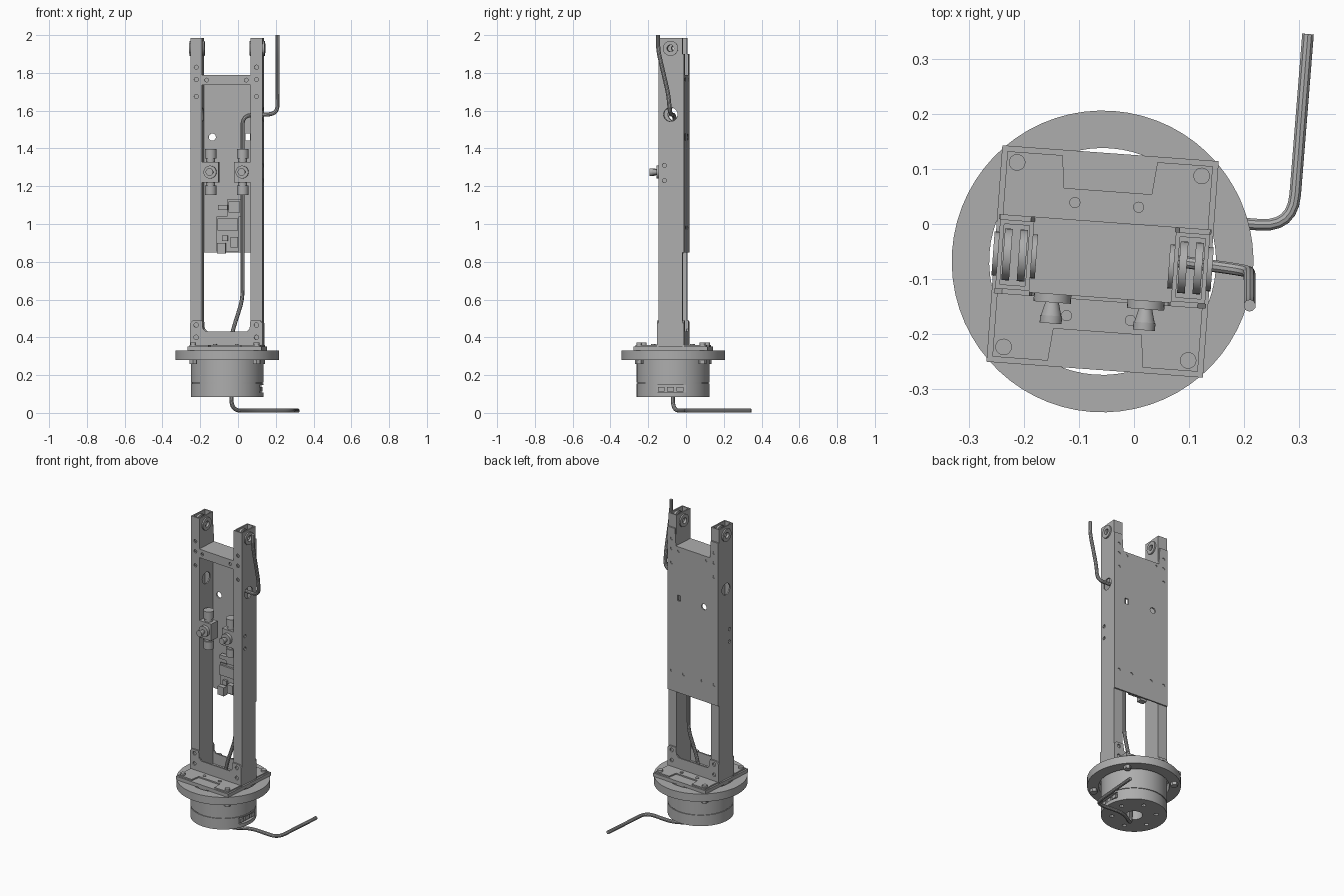
import bpy, bmesh, math
from mathutils import Matrix, Vector

if "Cube" in bpy.data.objects:
    bpy.data.objects.remove(bpy.data.objects["Cube"], do_unlink=True)

# Single grey finish
GREY = (0.42, 0.42, 0.42, 1)
mat = bpy.data.materials.new("plain_grey")
mat.use_nodes = True
mat.diffuse_color = GREY
mat.node_tree.nodes["Principled BSDF"].inputs["Base Color"].default_value = GREY

# The assembly stands slightly twisted about the base axis
PLACE = Matrix.Translation((-0.057, -0.068, 0)) @ Matrix.Rotation(math.radians(-4.2), 4, "Z")
AXIS = {"X": Matrix.Rotation(math.pi / 2, 4, "Y"),
        "Y": Matrix.Rotation(math.pi / 2, 4, "X"),
        "Z": Matrix.Identity(4)}


def finish(name, bm, smooth=False):
    bmesh.ops.recalc_face_normals(bm, faces=bm.faces)
    me = bpy.data.meshes.new(name)
    bm.to_mesh(me)
    bm.free()
    me.transform(PLACE)
    ob = bpy.data.objects.new(name, me)
    bpy.context.collection.objects.link(ob)
    me.materials.append(mat)
    if smooth:
        shade(ob)
    return ob


def activate(ob):
    bpy.ops.object.select_all(action="DESELECT")
    ob.select_set(True)
    bpy.context.view_layer.objects.active = ob


def shade(ob):
    activate(ob)
    bpy.ops.object.shade_smooth_by_angle(angle=math.radians(30))


def box(name, x, y, z):
    bm = bmesh.new()
    bmesh.ops.create_cube(bm, size=1)
    for v in bm.verts:
        v.co = [(a + b) / 2 + c * (b - a) for c, (a, b) in zip(v.co, (x, y, z))]
    return finish(name, bm)


def cyl(name, centre, r, length, axis="Z", seg=24, r2=None):
    bm = bmesh.new()
    m = Matrix.Translation(centre) @ AXIS[axis]
    bmesh.ops.create_cone(bm, cap_ends=True, segments=seg, radius1=r,
                          radius2=r if r2 is None else r2, depth=length, matrix=m)
    return finish(name, bm, True)


def prism(name, outline, low, high, upright=False):
    """Extrude an outline along z, or along y when upright."""
    bm = bmesh.new()
    place = (lambda p, h: (p[0], h, p[1])) if upright else (lambda p, h: (p[0], p[1], h))
    face = bm.faces.new([bm.verts.new(place(p, low)) for p in outline])
    ext = bmesh.ops.extrude_face_region(bm, geom=[face])
    shift = Vector(place((0, 0), high - low))
    for v in ext["geom"]:
        if isinstance(v, bmesh.types.BMVert):
            v.co += shift
    return finish(name, bm)


def cut(ob, *cutters):
    for c in cutters:
        activate(ob)
        mod = ob.modifiers.new("cut", "BOOLEAN")
        mod.operation, mod.object, mod.solver = "DIFFERENCE", c, "EXACT"
        bpy.ops.object.modifier_apply(modifier=mod.name)
        bpy.data.objects.remove(c, do_unlink=True)
    shade(ob)


def cable(name, points, r, bend=0.05):
    """Tube along a polyline in world space, with rounded corners."""
    pts = [Vector(p) for p in points]
    path = [pts[0]]
    for a, b, c in zip(pts, pts[1:], pts[2:]):
        p = b + (a - b).normalized() * min(bend, (a - b).length * 0.45)
        q = b + (c - b).normalized() * min(bend, (c - b).length * 0.45)
        for i in range(7):
            t = i / 6
            path.append(p * (1 - t) ** 2 + b * 2 * t * (1 - t) + q * t * t)
    path.append(pts[-1])
    cu = bpy.data.curves.new(name, "CURVE")
    cu.dimensions = "3D"
    cu.bevel_depth, cu.bevel_resolution, cu.use_fill_caps = r, 3, True
    sp = cu.splines.new("POLY")
    sp.points.add(len(path) - 1)
    for s, p in zip(sp.points, path):
        s.co = (*p, 1)
    ob = bpy.data.objects.new(name, cu)
    bpy.context.collection.objects.link(ob)
    cu.materials.append(mat)
    activate(ob)
    bpy.ops.object.convert(target="MESH")
    shade(bpy.context.object)


# Motor housing, with a cable bore, side socket and bottom screw holes
upper = cyl("housing_upper", (0, 0, 0.245), 0.193, 0.17, seg=64)
cut(upper, cyl("bore", (0, 0, 0.245), 0.05, 0.3))
cyl("housing_seam", (0, 0, 0.157), 0.188, 0.012, seg=64)
cut(bpy.data.objects["housing_seam"], cyl("bore", (0, 0, 0.16), 0.05, 0.1))
lower = cyl("housing_lower", (0, 0, 0.12), 0.193, 0.07, seg=64)
cut(lower, cyl("bore", (0, 0, 0.12), 0.05, 0.2),
    box("socket", (0.172, 0.3), (-0.075, 0.08), (0.108, 0.147)))
for a in range(0, 360, 60):
    t = math.radians(a + 20)
    cut(lower, cyl("hole", (0.13 * math.cos(t), 0.13 * math.sin(t), 0.085), 0.013, 0.03, seg=12))
for i, y in enumerate((-0.05, 0, 0.05)):
    box(f"socket_plug_{i}", (0.165, 0.182), (y - 0.018, y + 0.018), (0.114, 0.138))

# Mounting ring and square plate
ring = cyl("mounting_ring", (0, 0, 0.305), 0.274, 0.05, seg=64)
cut(ring, cyl("ring_hole", (0, 0, 0.305), 0.206, 0.2, seg=64))
S = 0.197
plate = box("square_plate", (-S, S), (-S, S), (0.33, 0.352))
cut(plate, cyl("bore", (0, 0, 0.34), 0.05, 0.1))

# Bracket foot with a notch front and back
half = [(0.187, 0.187), (0.086, 0.187), (0.08, 0.128), (-0.08, 0.128), (-0.086, 0.187), (-0.187, 0.187)]
foot = prism("bracket_foot", half + [(-x, -y) for x, y in half], 0.352, 0.36)
cut(foot, cyl("bore", (0, 0, 0.35), 0.05, 0.1))
for sx in (-1, 1):
    for sy in (-1, 1):
        cyl("corner_bolt", (sx * 0.168, sy * 0.168, 0.364), 0.015, 0.016)
        cyl("corner_nut", (sx * 0.168, sy * 0.168, 0.27), 0.022, 0.022, seg=6)
        cyl("foot_screw", (sx * 0.058, sy * 0.103, 0.362), 0.01, 0.006)

# U-shaped bracket flanges, front and back
ear = [(0.193, 0.352), (0.193, 0.475), (0.178, 0.49), (0.128, 0.49), (0.124, 0.445), (0.108, 0.43)]
flange = ear + [(-x, z) for x, z in reversed(ear)]
for side, y in (("front", -0.072), ("back", 0.063)):
    f = prism(side + "_flange", flange, y, y + 0.009, upright=True)
    cut(f, *[cyl("hole", (sx * 0.16, y, z), 0.012, 0.04, "Y", 12) for sx in (-1, 1) for z in (0.4, 0.465)])

# Hollow posts with axle bushings at the top
for side, s in (("right", -1), ("left", 1)):
    post = box(side + "_post", sorted((s * 0.129, s * 0.191)), (-0.063, 0.063), (0.358, 1.985))
    x = s * 0.16
    cut(post, box("hollow", (x - 0.023, x + 0.023), (-0.055, 0.055), (0.37, 2.1)),
        cyl("cable_hole", (x, 0, 1.58), 0.037, 0.2, "X"),
        cyl("axle_hole", (x, 0, 1.93), 0.02, 0.2, "X"),
        *[cyl("screw_hole", (x, -0.063, z), 0.011, 0.05, "Y", 12) for z in (1.675, 1.765, 1.83)],
        *[cyl("side_hole", (s * 0.19, -0.033, z), 0.011, 0.04, "X", 12) for z in (1.23, 1.31)])
    for dx, r, w in ((-0.035, 0.04, 0.009), (0.035, 0.04, 0.009), (-0.014, 0.047, 0.014), (0.014, 0.047, 0.014)):
        b = cyl(side + "_bushing", (x + dx, 0, 1.93), r, w, "X", 32)
        cut(b, cyl("bore", (x + dx, 0, 1.93), 0.018, 0.05, "X"))

# Top cross member: folded sheet
box("cross_top", (-0.129, 0.129), (-0.063, 0.063), (1.782, 1.79))
bar = box("cross_front", (-0.129, 0.129), (-0.066, -0.057), (1.735, 1.79))
cut(bar, *[cyl("hole", (x, -0.06, 1.762), 0.01, 0.04, "Y", 12) for x in (-0.105, 0.105)])

# Back plate with raised ears over the posts
edge = [(0.191, 0.85), (0.191, 1.9), (0.135, 1.9), (0.128, 1.79)]
back = prism("back_plate", edge + [(-x, z) for x, z in reversed(edge)], 0.063, 0.072, upright=True)
spots = [(sx * x, z) for sx in (-1, 1)
         for x, z in ((0.16, 1.675), (0.16, 1.765), (0.16, 1.83), (0.105, 1.765), (0.16, 0.98), (0.07, 0.98))]
cut(back, cyl("round_window", (-0.084, 0.067, 1.46), 0.019, 0.1, "Y"),
    box("square_window", (0.092, 0.115), (0, 0.1), (1.442, 1.478)),
    *[cyl("hole", (x, 0.075, z), 0.01, 0.014, "Y", 12) for x, z in spots])

# Two regulator valves with vertical fittings and front knobs
for i, x in enumerate((-0.086, 0.084)):
    name = f"valve_{i}_"
    box(name + "body", (x - 0.044, x + 0.044), (-0.062, 0.0), (1.22, 1.328))
    cyl(name + "pipe", (x, -0.03, 1.275), 0.024, 0.21)
    for z in (1.178, 1.372):
        cyl(name + "fitting", (x, -0.03, z), 0.031, 0.05)
    cyl(name + "collar", (x, -0.07, 1.275), 0.034, 0.022, "Y")
    cyl(name + "stem", (x, -0.095, 1.275), 0.012, 0.03, "Y", r2=0.02)
    cyl(name + "knob", (x, -0.112, 1.275), 0.02, 0.014, "Y")

# Circuit boards and their components: x range, z range, height off the board
box("main_board", (-0.06, 0.06), (0.045, 0.051), (0.855, 1.04))
box("small_board", (-0.005, 0.07), (0.045, 0.051), (1.04, 1.13))
parts = [((-0.055, 0.055), (0.965, 1.03), 0.012), ((0.015, 0.055), (0.875, 0.93), 0.03),
         ((-0.055, -0.01), (0.845, 0.9), 0.03), ((-0.03, 0.0), (0.91, 0.94), 0.015),
         ((0.005, 0.065), (1.06, 1.12), 0.025), ((-0.05, 0.0), (1.075, 1.1), 0.02)]
for i, (x, z, h) in enumerate(parts):
    box(f"component_{i}", x, (0.045 - h, 0.051), z)
for x in (-0.05, 0.05):
    for z in (0.87, 1.02):
        cyl("board_standoff", (x, 0.056, z), 0.007, 0.018, "Y", 12)

# Cables
cable("upper_cable", [(-0.045, -0.07, 0.34), (-0.03, -0.07, 0.43), (0.024, -0.06, 0.6), (0.024, -0.06, 1.575),
                      (0.208, -0.085, 1.582), (0.21, -0.092, 1.68), (0.21, -0.148, 1.92), (0.21, -0.148, 2.0)], 0.011)
cable("lower_cable", [(-0.035, -0.07, 0.2), (-0.035, -0.07, 0.012), (0.08, 0.01, 0.012),
                      (0.288, -0.006, 0.012), (0.316, 0.345, 0.012)], 0.011, 0.06)
